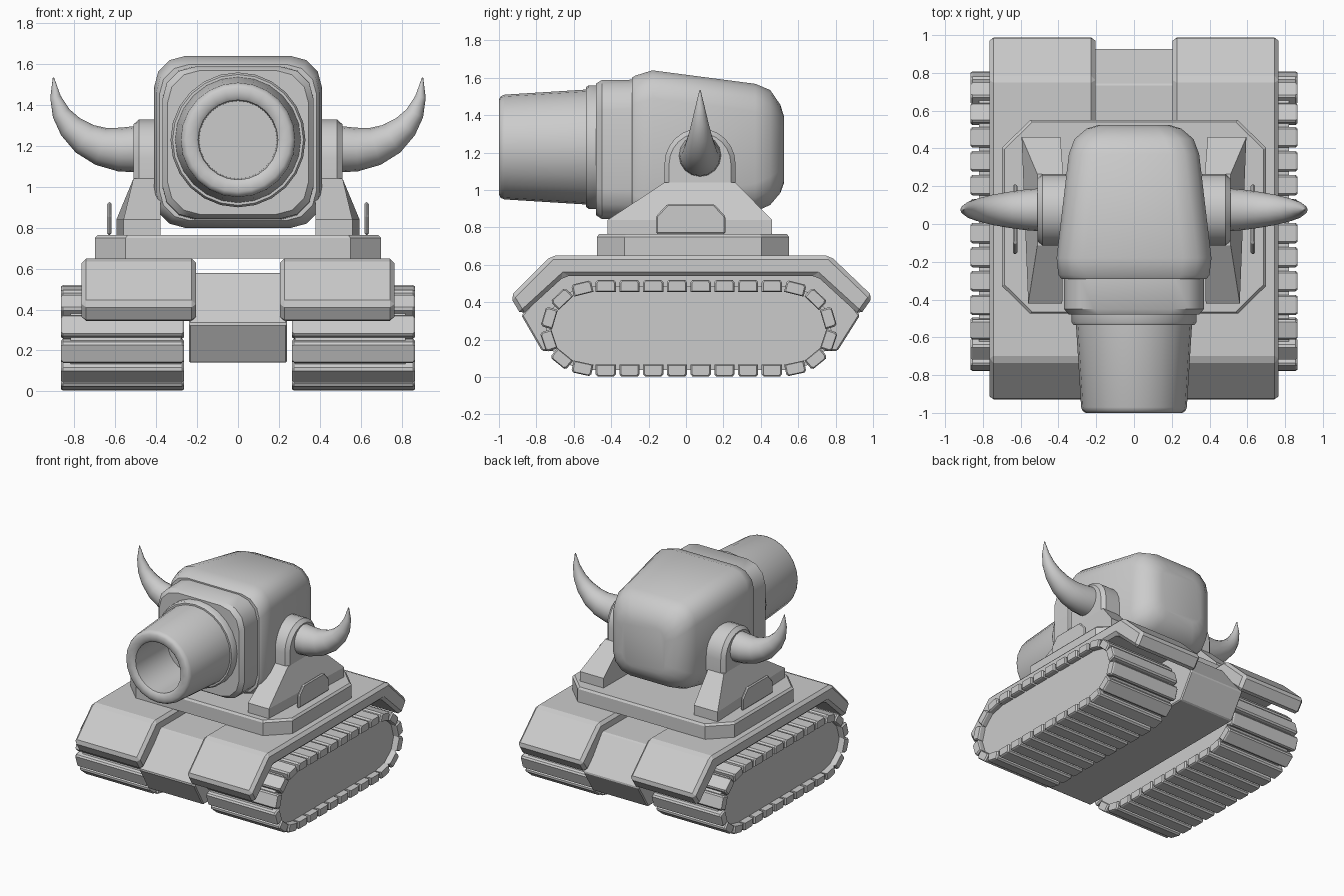
import bpy, bmesh, math
from mathutils import Vector

cube = bpy.data.objects.get("Cube")
if cube:
    bpy.data.objects.remove(cube, do_unlink=True)

grey = bpy.data.materials.new("light_grey")
grey.use_nodes = True
grey.diffuse_color = (0.6, 0.6, 0.6, 1)
grey.node_tree.nodes["Principled BSDF"].inputs["Base Color"].default_value = (0.6, 0.6, 0.6, 1)


def loft(bm, rings, closed=False):
    """Skin rings of equal length; cap both ends, or join last to first."""
    rows = [[bm.verts.new(p) for p in ring] for ring in rings]
    pairs = list(zip(rows, rows[1:]))
    if closed:
        pairs.append((rows[-1], rows[0]))
    else:
        bm.faces.new(rows[0])
        bm.faces.new(rows[-1])
    n = len(rows[0])
    for a, b in pairs:
        for i in range(n):
            j = (i + 1) % n
            bm.faces.new((a[i], a[j], b[j], b[i]))


def finish(name, bm, bevel=0, smooth=None):
    bmesh.ops.recalc_face_normals(bm, faces=bm.faces[:])
    mesh = bpy.data.meshes.new(name)
    bm.to_mesh(mesh)
    bm.free()
    mesh.materials.append(grey)
    obj = bpy.data.objects.new(name, mesh)
    bpy.context.scene.collection.objects.link(obj)
    if smooth:
        mesh.polygons.foreach_set("use_smooth", [True] * len(mesh.polygons))
        mesh.set_sharp_from_angle(angle=math.radians(smooth))
    if bevel:
        mod = obj.modifiers.new("chamfer", "BEVEL")
        mod.width = bevel
        mod.segments = 1
        mod.limit_method = "ANGLE"
        mod.angle_limit = math.radians(25)
    return obj


def part(name, rings, bevel=0, smooth=None, closed=False):
    bm = bmesh.new()
    loft(bm, rings, closed)
    return finish(name, bm, bevel, smooth)


def prism(name, profile, x0, x1, bevel=0):
    """Extrude a side profile of (y, z) points across x."""
    return part(name, [[(x, y, z) for y, z in profile] for x in (x0, x1)], bevel)


def rounded_box_ring(y, half, low, high, corner, steps=3):
    """Rounded rectangle in the xz plane."""
    ring = []
    for k, (sx, top) in enumerate([(1, True), (-1, True), (-1, False), (1, False)]):
        cx = sx * (half - corner)
        cz = high - corner if top else low + corner
        for i in range(steps + 1):
            a = math.pi / 2 * (k + i / steps)
            ring.append((cx + corner * math.cos(a), y, cz + corner * math.sin(a)))
    return ring


def walk(path, count):
    """Evenly spaced positions and directions round a closed path."""
    pts = [Vector(p) for p in path]
    segs = list(zip(pts, pts[1:] + pts[:1]))
    pitch = sum((b - a).length for a, b in segs) / count

    def at(d):
        d %= pitch * count
        for a, b in segs:
            length = (b - a).length
            if d <= length:
                return a.lerp(b, d / length)
            d -= length
        return pts[0]

    for i in range(count):
        a, b = at((i + 0.08) * pitch), at((i + 0.92) * pitch)
        yield (a + b) / 2, (b - a).normalized()


# Central hull
prism("hull", [(-0.77, 0.14), (-0.88, 0.33), (-0.66, 0.58), (0.74, 0.58),
               (0.93, 0.33), (0.81, 0.14)], -0.24, 0.24, 0.008)

# Track centre line, symmetric front to back about y = 0.015
MID = 0.015
half_path = [(0.555, 0.037), (0.68, 0.08), (0.745, 0.165), (0.765, 0.24),
             (0.74, 0.355), (0.65, 0.45), (0.54, 0.485)]
track_path = [(MID, 0.037)] + [(MID + y, z) for y, z in half_path]
track_path += [(MID - y, z) for y, z in reversed(half_path)]

fender = [(-0.94, 0.43), (-0.72, 0.65), (0.77, 0.65), (1.0, 0.43),
          (0.93, 0.33), (0.70, 0.54), (-0.65, 0.54), (-0.88, 0.33)]
hatch = [(-0.16, 0.765), (-0.16, 0.86), (-0.10, 0.925), (0.15, 0.925),
         (0.21, 0.86), (0.21, 0.765)]
horn_path = [(0.48, 1.185, 0.115), (0.58, 1.183, 0.107), (0.67, 1.198, 0.094),
             (0.75, 1.235, 0.08), (0.82, 1.295, 0.062), (0.865, 1.36, 0.045),
             (0.893, 1.44, 0.026), (0.903, 1.535, 0.003)]

for s, side in ((1, "left"), (-1, "right")):
    prism(side + "_fender", fender, s * 0.205, s * 0.765, 0.022)
    prism(side + "_track_core", track_path, s * 0.28, s * 0.82)

    # Track links with chamfered outer corners
    bm = bmesh.new()
    for c, t in walk(track_path, 28):
        n = Vector((t.y, -t.x))
        section = [c + t * u + n * v for u, v in
                   ((-0.054, -0.03), (0.054, -0.03), (0.054, 0.022),
                    (0.044, 0.034), (-0.044, 0.034), (-0.054, 0.022))]
        inner = [c + (p - c) * 0.85 for p in section]
        loft(bm, [[(s * x, p.x, p.y) for p in sec] for x, sec in
                  ((0.265, inner), (0.275, section), (0.855, section), (0.865, inner))])
    finish(side + "_track_links", bm)

    # Flared pedestal foot
    def foot(z):
        return [(s * 0.38, -0.42, z), (s * 0.56, -0.42, z),
                (s * 0.595, 0.46, z), (s * 0.39, 0.46, z)]
    top = [(s * 0.375, -0.115, 1.04), (s * 0.512, -0.115, 1.04),
           (s * 0.512, 0.265, 1.04), (s * 0.375, 0.265, 1.04)]
    part(side + "_pedestal", [foot(0.76), foot(0.84), top])

    # Arched bearing above the foot, outer edge chamfered
    rings = []
    for x, r in ((0.36, 0.19), (0.485, 0.19), (0.512, 0.165)):
        arc = [(0.075 + r * math.cos(math.pi * i / 12),
                1.14 + r * math.sin(math.pi * i / 12)) for i in range(13)]
        rings.append([(s * x, y, z) for y, z in [(0.075 + r, 1.03)] + arc + [(0.075 - r, 1.03)]])
    part(side + "_bearing", rings, smooth=30)

    # Curved horn
    rings = []
    for i, (x, z, r) in enumerate(horn_path):
        a, b = horn_path[max(i - 1, 0)], horn_path[min(i + 1, len(horn_path) - 1)]
        t = Vector((b[0] - a[0], b[1] - a[1])).normalized()
        rings.append([(s * (x - t.y * r * math.sin(q)), 0.075 + r * math.cos(q),
                       z + t.x * r * math.sin(q))
                      for q in (math.tau * k / 16 for k in range(16))])
    part(side + "_horn", rings, smooth=50)

    prism(side + "_hatch_plate", hatch, s * 0.618, s * 0.64, 0.008)

# Octagonal turntable
octagon = [(sx * x, 0.0375 + sy * y) for sx, sy, order in
           ((1, 1, 1), (-1, 1, -1), (-1, -1, 1), (1, -1, -1))
           for x, y in ((0.70, 0.365), (0.55, 0.5125))[::order]]
part("turntable", [[(x * k, 0.0375 + (y - 0.0375) * k, z) for x, y in octagon]
                   for k, z in ((1, 0.65), (1, 0.75), (0.98, 0.765))])

# Rounded cannon body, tapering to the back
part("cannon_body", [rounded_box_ring(*r) for r in
     ((-0.29, 0.385, 0.835, 1.60, 0.15), (-0.27, 0.40, 0.82, 1.612, 0.15),
      (-0.18, 0.41, 0.80, 1.64, 0.15), (0.37, 0.345, 0.885, 1.568, 0.15),
      (0.45, 0.315, 0.92, 1.535, 0.15), (0.505, 0.25, 0.985, 1.455, 0.12),
      (0.525, 0.185, 1.04, 1.39, 0.08))], smooth=40)

# Collar in front of the body
part("cannon_collar", [rounded_box_ring(*r) for r in
     ((-0.48, 0.345, 0.865, 1.57, 0.16), (-0.45, 0.37, 0.845, 1.588, 0.16),
      (-0.28, 0.37, 0.84, 1.59, 0.16))], smooth=35)


def turned(name, profile, sides=24, closed=False):
    """Turn (y, radius) points about the barrel axis."""
    rings = [[(r * math.sin(math.tau * k / sides), y, 1.23 + r * math.cos(math.tau * k / sides))
              for k in range(sides)] for y, r in profile]
    part(name, rings, smooth=40, closed=closed)


# Barrel with a hollow bore, and the ring at its root
turned("barrel", [(-0.46, 0.312), (-0.97, 0.28), (-0.99, 0.272), (-1.0, 0.255),
                  (-1.0, 0.215), (-0.985, 0.195), (-0.6, 0.19)])
turned("barrel_ring", [(-0.46, 0.33), (-0.52, 0.33), (-0.535, 0.32),
                       (-0.535, 0.29), (-0.46, 0.29)], closed=True)
